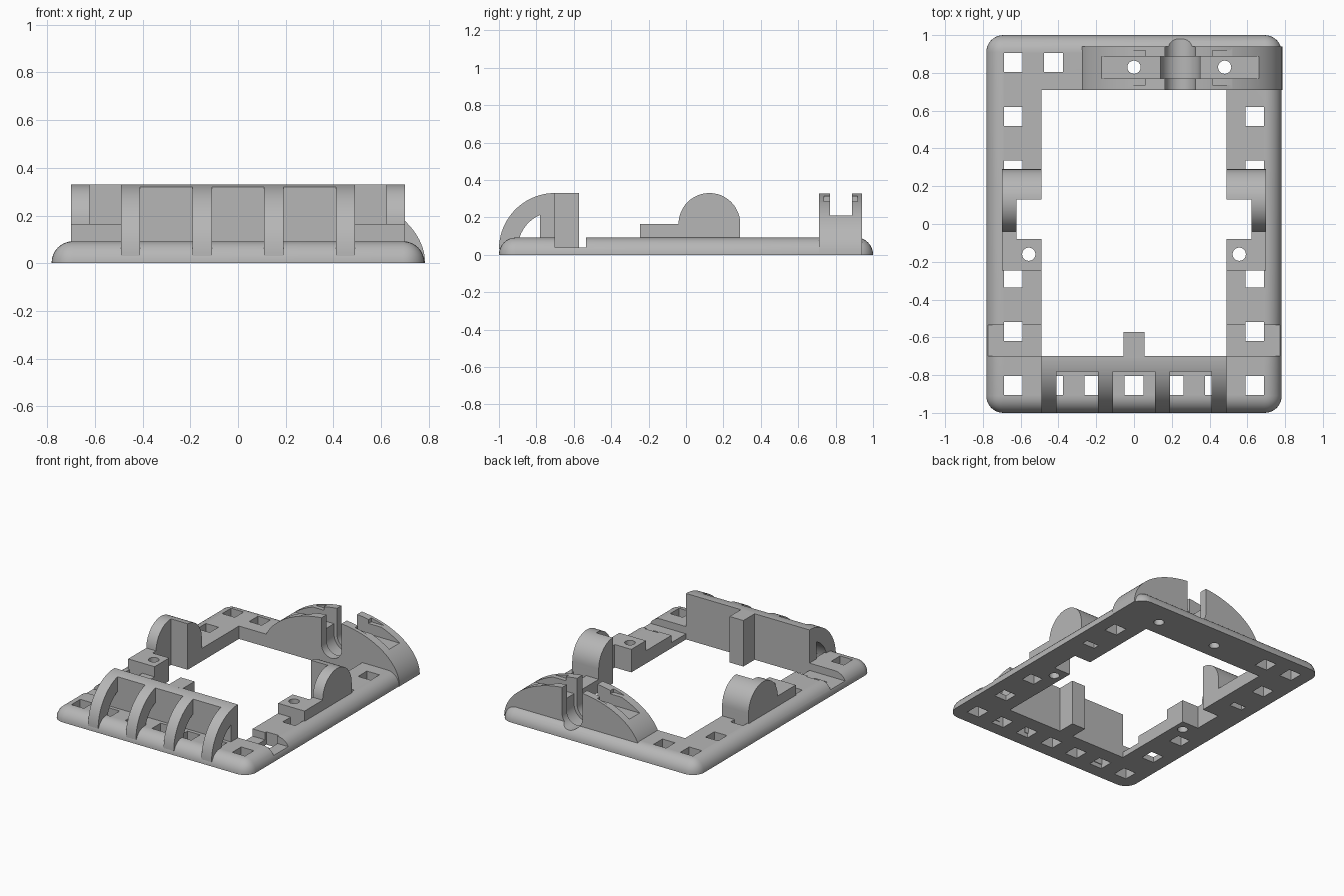
import bpy, bmesh
from math import sin, cos, pi

default = bpy.data.objects.get("Cube")
if default:
    bpy.data.objects.remove(default, do_unlink=True)

grey = bpy.data.materials.new("plain grey")
grey.use_nodes = True
grey.diffuse_color = (0.47, 0.47, 0.47, 1)
grey.node_tree.nodes["Principled BSDF"].inputs["Base Color"].default_value = (0.47, 0.47, 0.47, 1)


def finish(name, bm):
    bmesh.ops.recalc_face_normals(bm, faces=bm.faces)
    mesh = bpy.data.meshes.new(name)
    bm.to_mesh(mesh)
    bm.free()
    mesh.materials.append(grey)
    obj = bpy.data.objects.new(name, mesh)
    bpy.context.collection.objects.link(obj)
    return obj


def arc(cu, cv, ru, rv, start, end, steps=24):
    angles = [start + (end - start) * i / steps for i in range(steps + 1)]
    return [(cu + ru * cos(a), cv + rv * sin(a)) for a in angles]


def prism(name, points, axis, lo, hi):
    """Extrude a 2D profile along an axis between lo and hi."""
    place = {"x": lambda u, v, w: (w, u, v),
             "y": lambda u, v, w: (u, w, v),
             "z": lambda u, v, w: (u, v, w)}[axis]
    bm = bmesh.new()
    rings = [[bm.verts.new(place(u, v, w)) for u, v in points] for w in (lo, hi)]
    for ring in rings:
        bm.faces.new(ring)
    n = len(points)
    for i in range(n):
        j = (i + 1) % n
        bm.faces.new((rings[0][i], rings[0][j], rings[1][j], rings[1][i]))
    return finish(name, bm)


def box(name, x0, x1, y0, y1, z0, z1):
    return prism(name, [(x0, y0), (x1, y0), (x1, y1), (x0, y1)], "z", z0, z1)


def drill(x, y):
    return prism("cutter", arc(x, y, 0.035, 0.035, 0, 2 * pi)[:-1], "z", -0.2, 0.6)


def cut(obj, cutters):
    bpy.context.view_layer.objects.active = obj
    for c in cutters:
        mod = obj.modifiers.new("cut", "BOOLEAN")
        mod.operation, mod.solver, mod.object = "DIFFERENCE", "EXACT", c
        bpy.ops.object.modifier_apply(modifier=mod.name)


# Frame plate: rounded block sliced flat at the bottom
bm = bmesh.new()
bmesh.ops.create_cube(bm, size=1)
bmesh.ops.scale(bm, vec=(1.564, 2, 0.184), verts=bm.verts)
bmesh.ops.bevel(bm, geom=bm.edges[:], offset=0.09, segments=8, profile=0.5, affect="EDGES")
bmesh.ops.bisect_plane(bm, geom=bm.verts[:] + bm.edges[:] + bm.faces[:],
                       plane_co=(0, 0, 0), plane_no=(0, 0, 1), clear_inner=True)
bmesh.ops.holes_fill(bm, edges=[e for e in bm.edges if e.is_boundary])
frame = finish("frame", bm)

# Square lattice holes
col, row = 0.213, 0.285
spots = [(i * col, -3 * row) for i in range(-3, 4)]
spots += [(s * 3 * col, j * row) for s in (-1, 1) for j in (-2, -1, 1, 2)]
spots += [(-3 * col, 3 * row), (-2 * col, 3 * row)]
frame_cuts = [box("cutter", x - 0.05, x + 0.05, y - 0.05, y + 0.05, -0.2, 0.2) for x, y in spots]

# Central opening and lowered rail sections
frame_cuts.append(box("cutter", -0.49, 0.49, -0.70, 0.71, -0.2, 0.2))
for s in (-1, 1):
    x0, x1 = sorted((s * 0.45, s * 0.9))
    frame_cuts.append(box("cutter", x0, x1, -0.70, -0.535, 0.04, 0.3))

# Side brackets with round ears, pocketed from the inside
side_profile = [(-0.245, 0), (0.29, 0)] + arc(0.125, 0.165, 0.165, 0.165, 0, pi) + [(-0.245, 0.165)]
side_cuts = []
parts = [frame]
for side, s in (("left", 1), ("right", -1)):
    lo, hi = sorted((s * 0.49, s * 0.70))
    bracket = prism(side + "_bracket", side_profile, "x", lo, hi)
    x0, x1 = sorted((s * 0.4, s * 0.622))
    cutters = [box("cutter", x0, x1, -0.08, 0.13, -0.2, 0.6), drill(s * 0.557, -0.16)]
    cut(bracket, cutters)
    side_cuts += cutters
    parts.append(bracket)

# Back arch
CX = 0.245
arch = prism("back_arch", arc(CX, 0, 0.54, 0.33, 0, pi, 64), "y", 0.71, 0.94)


def cradle(r, y0, y1):
    pts = arc(CX, 0.137, r, r, pi, 2 * pi) + [(CX + r, 0.6), (CX - r, 0.6)]
    return prism("cutter", pts, "y", y0, y1)


# Cradle slot and screw holes pass through both arch and frame
shared_cuts = [cradle(0.08, 0.6, 1.1), cradle(0.104, 0.77, 0.887), drill(0, 0.83), drill(0.48, 0.83)]
# Long groove and the two shallow cross pockets
arch_cuts = [box("cutter", -0.5, 1, 0.77, 0.887, 0.21, 0.6)]
for x0, x1 in ((-0.06, 0.06), (0.415, 0.55)):
    arch_cuts.append(box("cutter", x0, x1, 0.737, 0.918, 0.285, 0.6))
cut(arch, arch_cuts + shared_cuts)
cut(frame, frame_cuts + side_cuts + shared_cuts)
parts.append(arch)
for c in frame_cuts + side_cuts + shared_cuts + arch_cuts:
    bpy.data.objects.remove(c, do_unlink=True)

# Front wall with curved top, and its rear tab
crest = [p for p in arc(-0.70, 0.03, 0.30, 0.30, pi / 2, pi, 48) if p[0] > -0.78]
parts.append(prism("front_wall", [(-0.70, 0)] + crest + [(-0.78, 0.319), (-0.78, 0)], "x", -0.49, 0.49))
parts.append(box("rear_tab", -0.055, 0.055, -0.71, -0.572, 0, 0.33))

# Curved fins in front of the wall
fin = arc(-0.70, 0.03, 0.30, 0.30, pi / 2, pi, 24) + arc(-0.70, 0.03, 0.20, 0.20, pi, pi / 2, 24)
for i, x in enumerate((-0.45, -0.15, 0.15, 0.45)):
    parts.append(prism("fin_%d" % (i + 1), fin, "x", x - 0.04, x + 0.04))

# Smooth curves, sharp edges
bpy.ops.object.select_all(action="DESELECT")
for p in parts:
    p.select_set(True)
bpy.context.view_layer.objects.active = frame
bpy.ops.object.shade_smooth_by_angle(angle=pi / 6)
